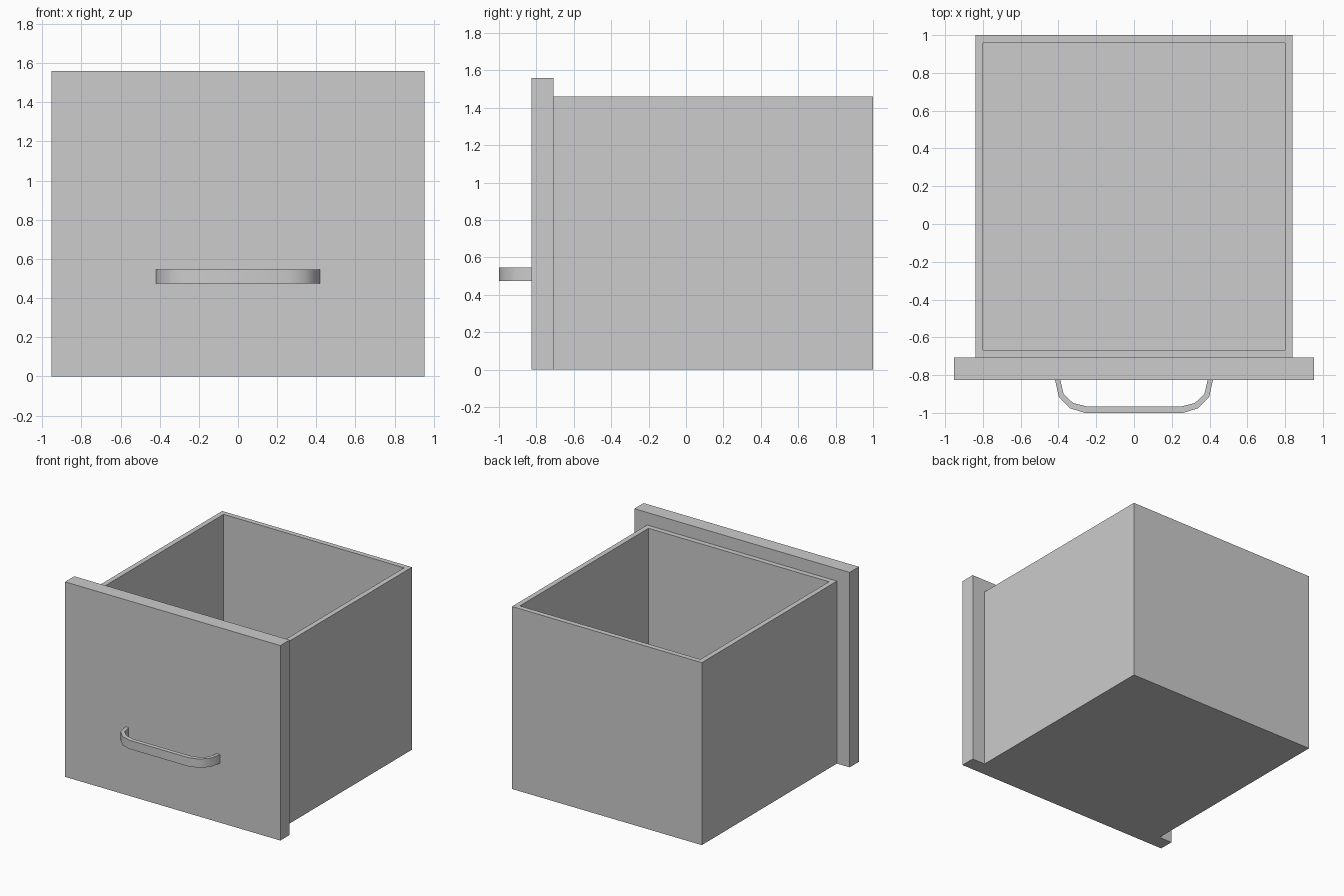
import bpy
import bmesh
import math
from mathutils import Vector

cube = bpy.data.objects.get("Cube")
if cube:
    bpy.data.objects.remove(cube, do_unlink=True)

# Single light grey finish
grey = bpy.data.materials.new("light_grey")
grey.use_nodes = True
colour = (0.604, 0.604, 0.604, 1)
grey.diffuse_color = colour
grey.node_tree.nodes["Principled BSDF"].inputs["Base Color"].default_value = colour


def finish(name, bm):
    bmesh.ops.recalc_face_normals(bm, faces=bm.faces)
    mesh = bpy.data.meshes.new(name)
    bm.to_mesh(mesh)
    bm.free()
    mesh.materials.append(grey)
    obj = bpy.data.objects.new(name, mesh)
    bpy.context.collection.objects.link(obj)
    return obj


def block(low, high):
    low, high = Vector(low), Vector(high)
    bm = bmesh.new()
    bmesh.ops.create_cube(bm, size=1)
    bmesh.ops.scale(bm, vec=high - low, verts=bm.verts)
    bmesh.ops.translate(bm, vec=(low + high) / 2, verts=bm.verts)
    return bm


# Open box: inset the top face and push it down to the floor
WALL, FLOOR, RIM = 0.058, 0.06, 1.46
bm = block((-0.84, -0.708, 0), (0.84, 1, RIM))
top = max(bm.faces, key=lambda f: f.calc_center_median().z)
bmesh.ops.inset_region(bm, faces=[top], thickness=WALL)
well = bmesh.ops.extrude_discrete_faces(bm, faces=[top])["faces"][0]
bmesh.ops.translate(bm, vec=(0, 0, FLOOR - RIM), verts=well.verts)
finish("drawer_box", bm)

# Front panel, wider and taller than the box
finish("front_panel", block((-0.953, -0.825, 0), (0.953, -0.708, 1.56)))

# Handle: bent flat strip, half profile mirrored across the middle
outer = [(-0.418, -0.825), (-0.398, -0.915), (-0.34, -0.975), (-0.26, -1)]
inner = [(-0.39, -0.825), (-0.373, -0.9), (-0.322, -0.948), (-0.25, -0.966)]


def mirrored(half):
    return half + [(-x, y) for x, y in reversed(half)]


bm = bmesh.new()
rows = [[bm.verts.new((x, y, 0.475)) for x, y in mirrored(p)] for p in (outer, inner)]
strip = []
for i in range(len(rows[0]) - 1):
    strip.append(bm.faces.new((rows[0][i], rows[0][i + 1], rows[1][i + 1], rows[1][i])))
raised = bmesh.ops.extrude_face_region(bm, geom=strip)["geom"]
bmesh.ops.translate(bm, vec=(0, 0, 0.07),
                    verts=[v for v in raised if isinstance(v, bmesh.types.BMVert)])
handle = finish("handle", bm)

# Smooth the bend while keeping the strip edges sharp
bpy.ops.object.select_all(action="DESELECT")
handle.select_set(True)
bpy.context.view_layer.objects.active = handle
bpy.ops.object.shade_smooth_by_angle(angle=math.radians(45))
